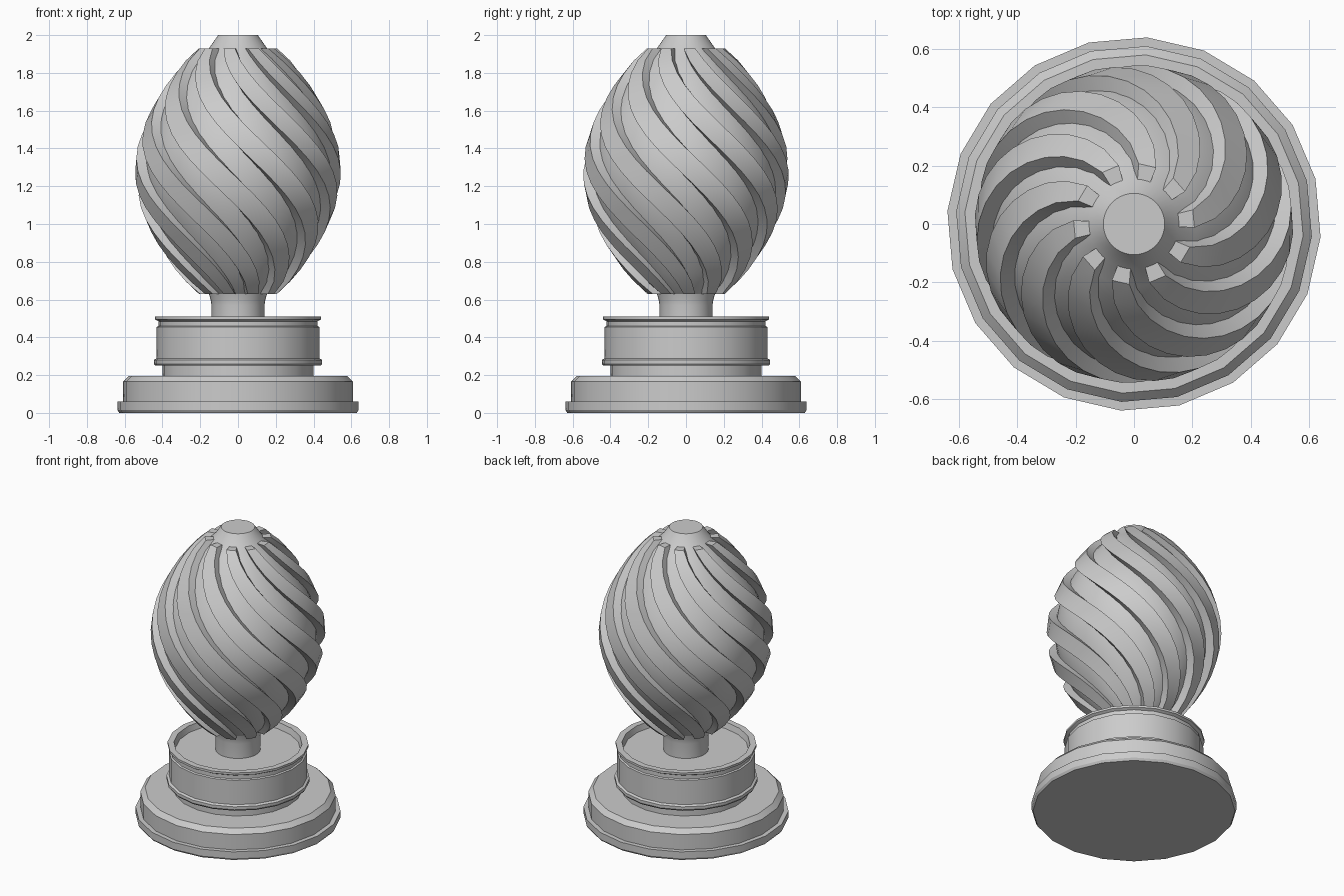
import bpy
import bmesh
from math import sin, cos, pi, radians

cube = bpy.data.objects.get("Cube")
if cube:
    bpy.data.objects.remove(cube, do_unlink=True)

stone = bpy.data.materials.new("light_grey")
stone.use_nodes = True
GREY = (0.6, 0.6, 0.6, 1)
stone.diffuse_color = GREY
stone.node_tree.nodes["Principled BSDF"].inputs["Base Color"].default_value = GREY

RIBS = 10
RIB_LOW, RIB_HIGH = 0.63, 1.93
TWIST = radians(144)
START = radians(5)
RIB_WIDTH = radians(17)
DEPTH = 0.053


def bulb_radius(t):
    """Outer radius of the ribs, t from 0 (bottom) to 1 (top)."""
    return 0.207 + 0.338 * max(sin(pi * t), 0) ** 0.85


def finish(name, bm, angle=30):
    bmesh.ops.recalc_face_normals(bm, faces=bm.faces)
    mesh = bpy.data.meshes.new(name)
    bm.to_mesh(mesh)
    bm.free()
    mesh.materials.append(stone)
    obj = bpy.data.objects.new(name, mesh)
    bpy.context.collection.objects.link(obj)
    bpy.ops.object.select_all(action="DESELECT")
    obj.select_set(True)
    bpy.context.view_layer.objects.active = obj
    bpy.ops.object.shade_smooth_by_angle(angle=radians(angle))
    return obj


def bridge(bm, a, b):
    n = len(a)
    for i in range(n):
        j = (i + 1) % n
        bm.faces.new((a[i], a[j], b[j], b[i]))


def lathe(name, profile, sides, offset=0.0):
    """Closed solid of revolution from (radius, height) points, bottom to top."""
    bm = bmesh.new()
    rings = []
    for r, z in profile:
        angles = [offset + 2 * pi * i / sides for i in range(sides)]
        rings.append([bm.verts.new((r * cos(a), r * sin(a), z)) for a in angles])
    for a, b in zip(rings, rings[1:]):
        bridge(bm, a, b)
    bm.faces.new(rings[0])
    bm.faces.new(rings[-1])
    return finish(name, bm)


FACET = radians(-4)

# Wide foot with a lip and a bevelled top
lathe("foot", [(0.63, 0), (0.64, 0.015), (0.64, 0.06), (0.61, 0.06),
               (0.61, 0.165), (0.58, 0.195)], 20, FACET)

# Drum with a recessed collar, a lower ring and a flared, hollowed rim
lathe("drum", [(0.4, 0.19), (0.4, 0.25), (0.44, 0.25), (0.447, 0.26),
               (0.447, 0.28), (0.432, 0.288), (0.432, 0.455), (0.422, 0.46),
               (0.422, 0.485), (0.44, 0.495), (0.44, 0.51), (0.4, 0.51),
               (0.39, 0.47)], 20, FACET)

# Neck, hidden bulb core and top cap in one turned piece
core = [(0.14, 0.46), (0.14, 0.57), (0.145, 0.6)]
for k in range(25):
    t = k / 24
    core.append((bulb_radius(t) - DEPTH, RIB_LOW + t * (RIB_HIGH - RIB_LOW)))
core.append((0.105, 2.0))
lathe("bulb_core", core, 40)

# Twisted ribs wound around the core
bm = bmesh.new()
STEPS = 20
for rib in range(RIBS):
    sections = []
    for k in range(STEPS + 1):
        t = k / STEPS
        z = RIB_LOW + t * (RIB_HIGH - RIB_LOW)
        mid = START + 2 * pi * rib / RIBS + TWIST * (1 - t)
        outer = bulb_radius(t)
        inner = outer - DEPTH - 0.03
        corners = [(inner, -1), (outer, -1), (outer, 1), (inner, 1)]
        section = []
        for r, side in corners:
            a = mid + side * RIB_WIDTH / 2
            section.append(bm.verts.new((r * cos(a), r * sin(a), z)))
        sections.append(section)
    for a, b in zip(sections, sections[1:]):
        bridge(bm, a, b)
    bm.faces.new(sections[0])
    bm.faces.new(sections[-1])
finish("spiral_ribs", bm, 40)
